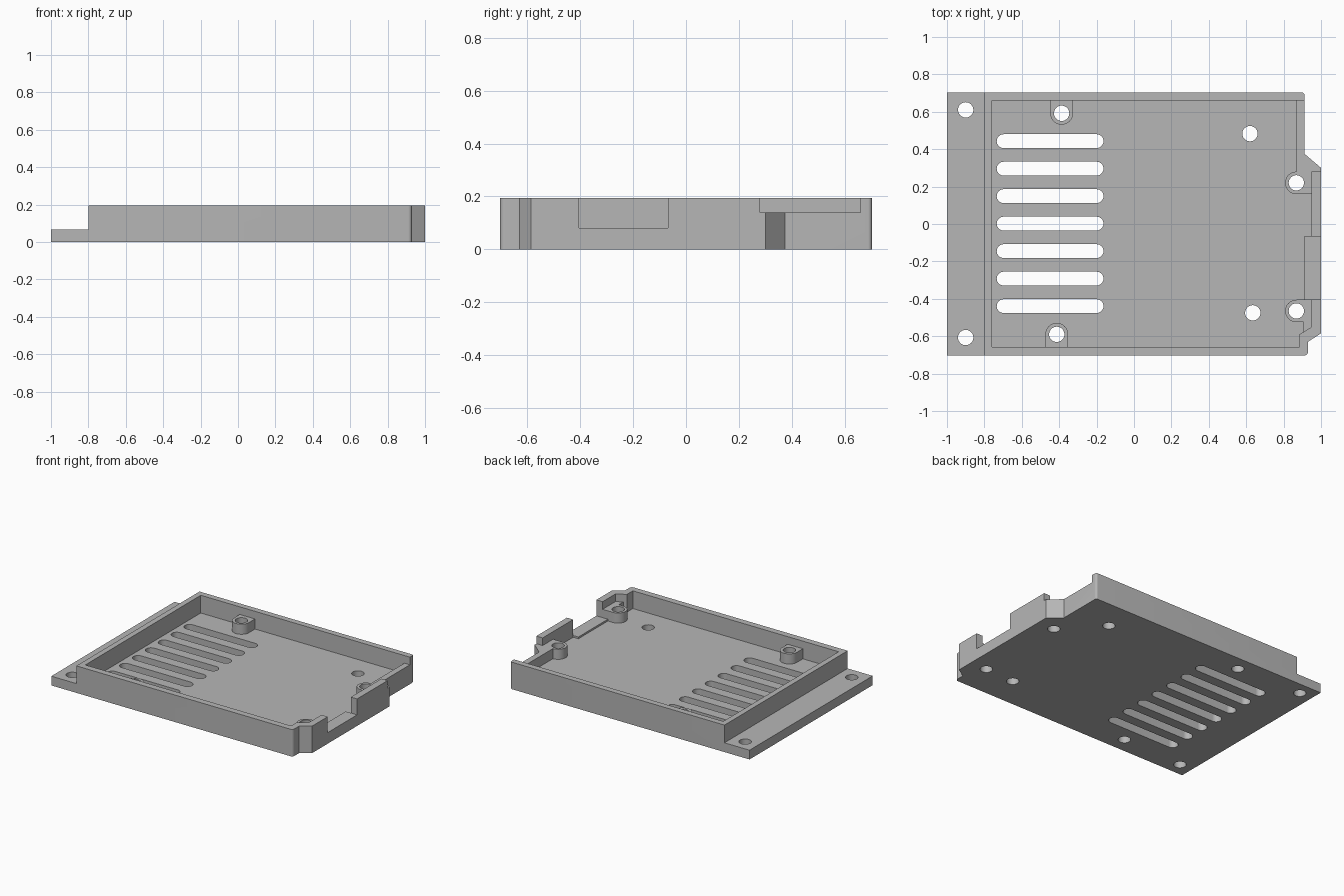
import bpy, bmesh
from math import sin, cos, pi

if "Cube" in bpy.data.objects:
    bpy.data.objects.remove(bpy.data.objects["Cube"], do_unlink=True)

HEIGHT, FLOOR, POST_TOP, TOP = 0.195, 0.067, 0.14, 0.3
HOLE_R, POST_R, HALF_D = 0.041, 0.061, 0.703

grey = bpy.data.materials.new("plain grey")
grey.use_nodes = True
grey.diffuse_color = (0.47, 0.47, 0.47, 1)
grey.node_tree.nodes["Principled BSDF"].inputs["Base Color"].default_value = grey.diffuse_color


def arc(cx, cy, r, start, end, steps=16):
    """Counter-clockwise arc, angles in half turns."""
    angles = [pi * (start + (end - start) * i / steps) for i in range(steps + 1)]
    return [(cx + r * cos(a), cy + r * sin(a)) for a in angles]


def box(x0, x1, y0, y1):
    return [(x0, y0), (x1, y0), (x1, y1), (x0, y1)]


def prism(name, outlines, z0, z1):
    """Extrude one or more counter-clockwise outlines from z0 to z1."""
    bm = bmesh.new()
    for pts in outlines:
        low = [bm.verts.new((x, y, z0)) for x, y in pts]
        high = [bm.verts.new((x, y, z1)) for x, y in pts]
        bm.faces.new(low[::-1])
        bm.faces.new(high)
        for i in range(len(pts)):
            j = (i + 1) % len(pts)
            bm.faces.new((low[i], low[j], high[j], high[i]))
    mesh = bpy.data.meshes.new(name)
    bm.to_mesh(mesh)
    bm.free()
    mesh.materials.append(grey)
    obj = bpy.data.objects.new(name, mesh)
    bpy.context.collection.objects.link(obj)
    return obj


def cut(obj, cutters):
    """Subtract the cutters and bake the result into the mesh."""
    for cutter in cutters:
        mod = obj.modifiers.new("cut", "BOOLEAN")
        mod.operation, mod.solver, mod.object = "DIFFERENCE", "EXACT", cutter
        cutter.hide_render = True
    bpy.context.view_layer.update()
    graph = bpy.context.evaluated_depsgraph_get()
    baked = bpy.data.meshes.new_from_object(obj.evaluated_get(graph))
    obj.modifiers.clear()
    obj.data = baked


# Outer shape: rectangle with a stepped connector side
outline = [(-1, -HALF_D)]
outline += arc(0.91, -HALF_D + 0.02, 0.02, -0.5, 0, 6)
outline += [(0.93, -0.63), (1, -0.585), (1, 0.30), (0.912, 0.375)]
outline += arc(0.897, HALF_D - 0.015, 0.015, 0, 0.5, 6)
outline += [(-1, HALF_D)]
body = prism("enclosure_tray", [outline], 0, HEIGHT)

# Inner pocket, widened towards the connector side
pocket = [(-0.76, -0.657), (0.885, -0.657), (0.885, -0.59), (0.95, -0.55),
          (0.95, -0.405), (0.908, -0.405), (0.908, -0.068), (0.95, -0.068),
          (0.95, 0.28), (0.868, 0.28), (0.868, 0.66), (-0.76, 0.66)]

# Screw holes: flange, posts, floor
flange_holes = [(-0.9, -0.607), (-0.9, 0.61)]
floor_holes = [(0.62, 0.483), (0.635, -0.475)]
side_posts = [(0.868, 0.22), (0.868, -0.465)]
wall_posts = [(-0.387, 0.592), (-0.413, -0.59)]
holes = [arc(x, y, HOLE_R, 0, 2 - 1 / 16, 31)
         for x, y in flange_holes + floor_holes + side_posts + wall_posts]

# Row of ventilation slots
slot_r = 0.037
slots = []
for i in range(-3, 4):
    y = 0.147 * i + 0.002
    slots.append(arc(-0.2, y, slot_r, -0.5, 0.5) + arc(-0.697, y, slot_r, 0.5, 1.5))

hole_cutter = prism("hole_cutter", holes, -0.1, TOP)
cutters = [
    prism("pocket_cutter", [pocket], FLOOR, TOP),
    prism("flange_cutter", [box(-1.1, -0.8, -1, 1)], FLOOR, TOP),
    prism("port_cutter", [box(0.89, 1.1, -0.405, -0.068)], 0.08, TOP),
    prism("low_wall_cutter", [box(0.86, 1.1, 0.28, 0.66)], POST_TOP, TOP),
    prism("slot_cutter", slots, -0.1, TOP),
    hole_cutter,
]
cut(body, cutters)

# Screw posts, each rounded on its free side and set into the wall
(rx, ry), (fx, fy) = wall_posts
(ax, ay), (bx, by) = side_posts
r = POST_R
post_shapes = {
    "back_screw_post": arc(rx, ry, r, -1, 0) + [(rx + r, 0.68), (rx - r, 0.68)],
    "front_screw_post": arc(fx, fy, r, 0, 1) + [(fx - r, -0.68), (fx + r, -0.68)],
    "back_side_screw_post": arc(ax, ay, 0.06, 0.5, 1.5) + [(0.97, ay - 0.06), (0.97, ay + 0.06)],
    "front_side_screw_post": arc(bx, by, 0.06, 0.5, 1.5) + [
        (0.905, by - 0.06), (0.905, -0.6), (0.955, -0.57), (0.955, by + 0.06)],
}
parts = [body]
for name, shape in post_shapes.items():
    post = prism(name, [shape], FLOOR - 0.007, POST_TOP)
    cut(post, [hole_cutter])
    parts.append(post)

# Remove used cutters
for cutter in cutters:
    bpy.data.objects.remove(cutter, do_unlink=True)

# Smooth round walls, sharp edges elsewhere
bpy.ops.object.select_all(action="DESELECT")
for part in parts:
    part.select_set(True)
bpy.context.view_layer.objects.active = body
bpy.ops.object.shade_smooth_by_angle(angle=pi / 6)
